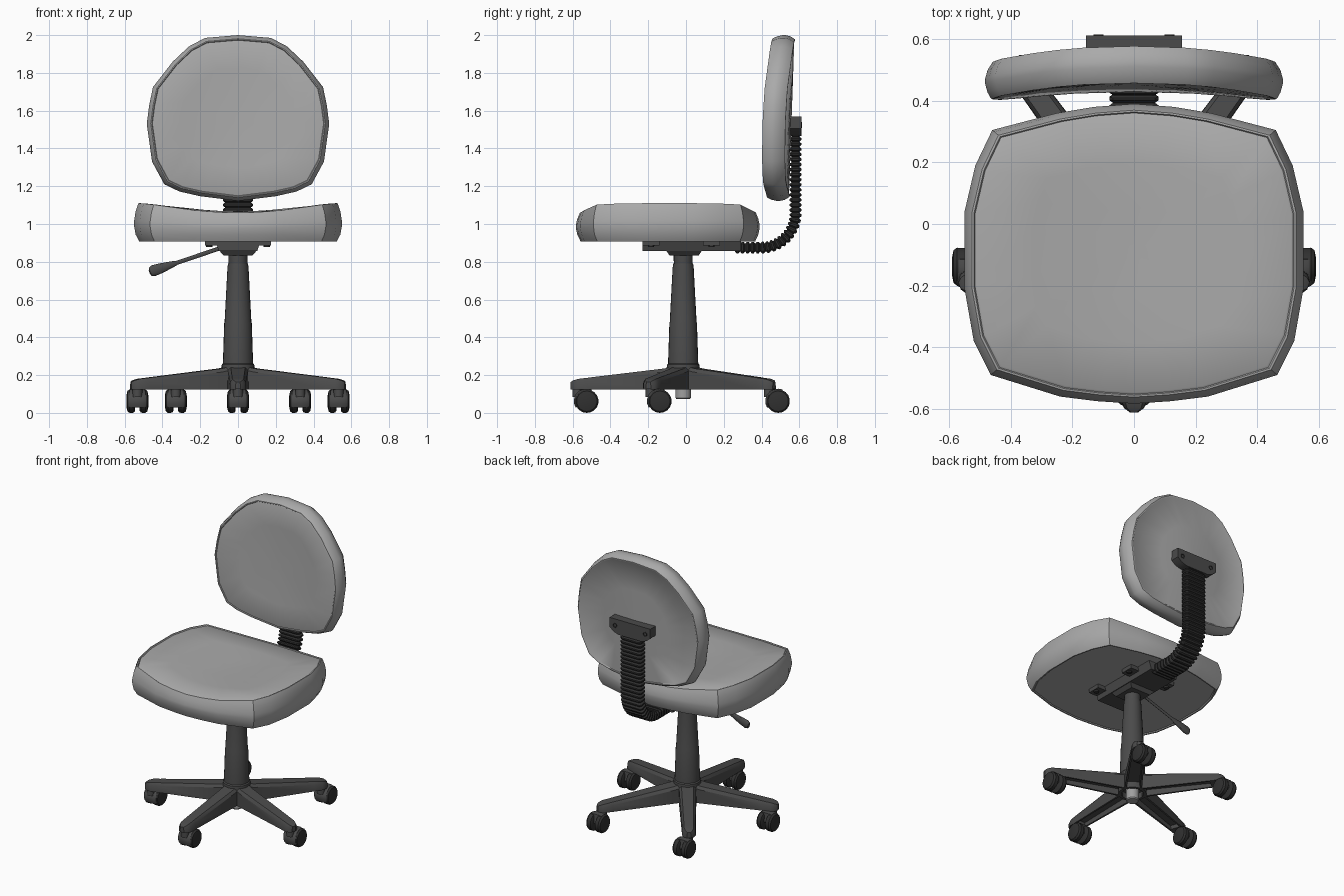
import bpy, bmesh, math
from math import sin, cos, pi, radians
from mathutils import Vector, Matrix

if "Cube" in bpy.data.objects:
    bpy.data.objects.remove(bpy.data.objects["Cube"])

CY = -0.015  # y of the column axis


def material(name, v):
    m = bpy.data.materials.new(name)
    m.diffuse_color = (v, v, v, 1)
    m.use_nodes = True
    m.node_tree.nodes["Principled BSDF"].inputs["Base Color"].default_value = m.diffuse_color
    return m


FABRIC = material("grey_fabric", 0.4)
DARK = material("dark_plastic", 0.07)
BLACK = material("black_rubber", 0.03)
METAL = material("metal", 0.35)


def loft(name, rings, mat, angle=35):
    """Skin a list of equal-sized closed rings and cap both ends."""
    bm = bmesh.new()
    vs = [[bm.verts.new(p) for p in r] for r in rings]
    n = len(rings[0])
    for a, b in zip(vs, vs[1:]):
        for i in range(n):
            j = (i + 1) % n
            bm.faces.new((a[i], a[j], b[j], b[i]))
    bm.faces.new(vs[0][::-1])
    bm.faces.new(vs[-1])
    bmesh.ops.recalc_face_normals(bm, faces=bm.faces)
    me = bpy.data.meshes.new(name)
    bm.to_mesh(me)
    bm.free()
    me.polygons.foreach_set("use_smooth", [True] * len(me.polygons))
    me.set_sharp_from_angle(angle=radians(angle))
    me.materials.append(mat)
    ob = bpy.data.objects.new(name, me)
    bpy.context.collection.objects.link(ob)
    return ob


def lathe(name, profile, mat, start=(0, 0, 0), axis=(0, 0, 1), n=20, flat=1.0):
    """Turn an (r, h) profile around an axis; flat squashes one direction."""
    rot = Vector((0, 0, 1)).rotation_difference(Vector(axis)).to_matrix()
    o = Vector(start)
    return loft(name, [[o + rot @ Vector((r * cos(2 * pi * i / n), flat * r * sin(2 * pi * i / n), h))
                        for i in range(n)] for r, h in profile], mat)


def box(name, x, y, z, mat, taper=(1, 1)):
    """Box from ranges; taper scales the lower end in x and y."""
    cx, cy = sum(x) / 2, sum(y) / 2
    hx, hy = (x[1] - x[0]) / 2, (y[1] - y[0]) / 2
    ring = lambda h, sx, sy: [(cx + a * hx * sx, cy + b * hy * sy, h)
                              for a, b in ((-1, -1), (1, -1), (1, 1), (-1, 1))]
    return loft(name, [ring(z[0], *taper), ring(z[1], 1, 1)], mat)


# Cushion: outline rings with piping at both rims
RIM = [(.05, .03), (.5, .03), (.925, .03), (.935, .0), (.95, .0), (.958, .05), (.985, .2), (1, .42),
       (1, .55), (.985, .78), (.966, .93), (.957, .985), (.945, .985), (.938, .95), (.925, .97),
       (.6, .94), (.3, .92), (.05, .91)]


def cushion(name, half, centre, place):
    outline = half + [(-u, v) for u, v in half[-2:0:-1]]
    rings = [[place(u * s, centre + (v - centre) * s, t) for u, v in outline] for s, t in RIM]
    return loft(name, rings, FABRIC, 40)


def place_seat(x, y, t):
    top = max(0, min(1, (t - .3) / .6))
    dish = .032 * min(1, abs(x) / .42) ** 2 - .022
    drop = -.02 * min(1, abs(y + .09) / .48) ** 4
    return (x, y, .907 + .184 * t + top * (dish + drop + .012))


def place_back(x, z, t):
    return (x, .525 - .122 * t + .038 * (1 - (x / .47) ** 2) + .015 * (z - 1.56) / .44, z)


cushion("seat", [(0, .39), (.13, .38), (.25, .36), (.46, .305), (.515, .19), (.55, .04), (.55, -.21),
                 (.52, -.38), (.465, -.49), (.24, -.56), (.12, -.575), (0, -.583)], -.09, place_seat)
cushion("backrest", [(0, 2.0), (.175, 1.985), (.26, 1.94), (.345, 1.86), (.45, 1.725), (.47, 1.63), (.483, 1.53),
                     (.455, 1.33), (.39, 1.21), (.31, 1.172), (.2, 1.147), (0, 1.122)], 1.56, place_back)

# Ribbed sleeve over the back support
R, Y0, Y1, ZB, ZT = .18, .26, .40, .875, 1.49
ARC = R * pi / 2


def path(s):
    """Point and outward normal of the support's centre line."""
    if s < Y1 - Y0:
        return Vector((0, Y0 + s, ZB)), Vector((0, 0, -1))
    s -= Y1 - Y0
    a = min(s, ARC) / R
    nrm = Vector((0, sin(a), -cos(a)))
    return Vector((0, Y1, ZB + R)) + R * nrm + Vector((0, 0, max(0, s - ARC))), nrm


length = (Y1 - Y0) + ARC + ZT - ZB - R
ribs = 32
rings = []
for k in range(ribs):
    for f, w, h in ((.0, .069, .021), (.3, .08, .031), (.65, .08, .031), (.95, .069, .021)):
        p, nrm = path((k + f) / ribs * length)
        rings.append([p + Vector((a * w, 0, 0)) + nrm * b * h for a, b in
                      ((-1, -.6), (-.85, -1), (.85, -1), (1, -.6), (1, .6), (.85, 1), (-.85, 1), (-1, .6))])
loft("ribbed_sleeve", rings, BLACK, 25)

# Bracket on the backrest with two screws
shape = [(-.155, 1.57), (.155, 1.57), (.155, 1.505), (.125, 1.48), (.085, 1.467),
         (-.085, 1.467), (-.125, 1.48), (-.155, 1.505)]
loft("back_bracket", [[(x, y, z) for x, z in shape] for y in (.545, .612)], DARK)
for sx in (-1, 1):
    lathe("bracket_screw", [(.016, 0), (.016, .006), (.01, .006), (.008, .002)], BLACK,
          (sx * .115, .609, 1.525), (0, 1, 0), 12)

# Under-seat mechanism
box("seat_channel", (-.12, .12), (-.23, .29), (.857, .912), DARK, (.85, 1))
box("column_socket", (-.10, .10), (-.105, .085), (.832, .86), DARK, (.75, .8))
for name, y in (("front_flange", (-.23, -.14)), ("rear_flange", (.09, .18))):
    box(name, (-.175, .175), y, (.886, .912), DARK)
    for sx in (-1, 1):
        lathe("flange_bolt", [(.016, 0), (.018, .008), (.018, .02)], BLACK,
              (sx * .152, sum(y) / 2, .877), n=10)

# Height lever with flattened paddle
d = Vector((-.37, 0, -.125))
L = d.length
lathe("height_lever", [(.011, 0), (.011, L * .6), (.016, L * .66), (.026, L * .82), (.03, L * .94),
                       (.022, L * .985), (.008, L)], DARK, (-.1, -.02, .87), d.normalized(), 12, .5)

# Gas column with stepped sleeves, hub and lower pin
lathe("column", [(.07, .165), (.07, .125), (.088, .125), (.09, .2), (.086, .255), (.08, .262), (.073, .475),
                 (.071, .482), (.056, .765), (.053, .79), (.049, .79), (.05, .805), (.05, .84)],
      DARK, (0, CY, 0), n=24)
lathe("column_pin", [(.036, .073), (.041, .08), (.041, .2)], METAL, (0, CY, 0))


# Five star legs with hollow undersides
def leg(angle):
    rot = Matrix.Rotation(angle, 3, 'Z')
    rings = []
    for r, w, zt, depth in ((.05, .056, .247, .04), (.10, .054, .235, .04), (.50, .044, .187, .025),
                            (.505, .044, .186, .001), (.555, .043, .18, .001), (.582, .033, .172, .001),
                            (.596, .014, .163, .001)):
        zb = .125
        half = [(w * .7, zb + depth), (w * .76, zb), (w, zb), (w * .97, zt - .018), (w * .7, zt)]
        sec = half + [(-x, z) for x, z in half[::-1]]
        rings.append([rot @ Vector((x, -r, z)) + Vector((0, CY, 0)) for x, z in sec])
    loft("base_leg", rings, DARK)


# Twin-wheel casters, all trailing towards +y
def caster(x, y):
    wy, wz = y + .05, .062
    lathe("caster_stem", [(.026, .085), (.026, .14)], DARK, (x, y, 0), n=12)
    arc = [(wy + .069 * cos(radians(a)), wz + .066 * sin(radians(a))) for a in range(70, 211, 20)]
    prof = arc + [(wy - .01, wz - .025), (wy + .03, wz)]
    mid = (wy - .01, wz)
    loft("caster_hood", [[(x + dx, mid[0] + (a - mid[0]) * s, mid[1] + (b - mid[1]) * s) for a, b in prof]
                         for dx, s in ((-.046, .86), (-.03, 1), (.03, 1), (.046, .86))], DARK)
    for s in (-1, 1):
        lathe("caster_wheel", [(.05, .012), (.061, .018), (.062, .042), (.054, .053), (.03, .058)],
              BLACK, (x, wy, wz), (s, 0, 0), 18)


for i in range(5):
    a = i * 2 * pi / 5
    leg(a)
    caster(.56 * sin(a), CY - .56 * cos(a))
